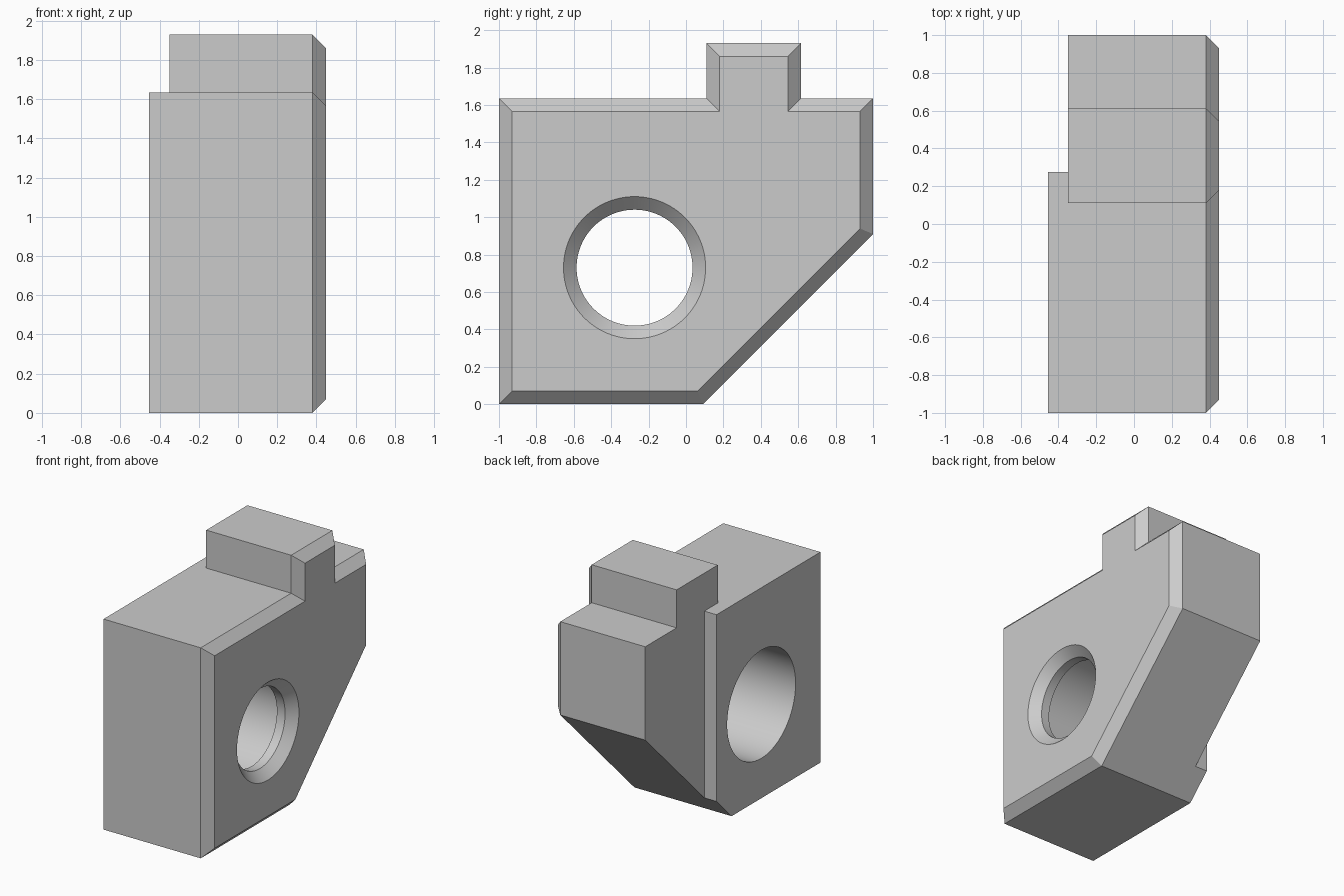
import bpy, bmesh, math

cube = bpy.data.objects.get("Cube")
if cube:
    bpy.data.objects.remove(cube, do_unlink=True)

BACK, STEP, SHOULDER, FACE = -0.455, -0.35, 0.38, 0.45
CHAMFER = FACE - SHOULDER
TOP, PAD_END = 1.635, 0.275
SLOPE = 0.09          # the underside slope runs at 45 degrees from y = SLOPE
HOLE_Y, HOLE_Z = -0.275, 0.73

grey = bpy.data.materials.new("plain grey")
grey.use_nodes = True
grey.diffuse_color = (0.6, 0.6, 0.6, 1)
grey.node_tree.nodes["Principled BSDF"].inputs["Base Color"].default_value = grey.diffuse_color


def add_object(name, bm):
    bmesh.ops.recalc_face_normals(bm, faces=bm.faces[:])
    mesh = bpy.data.meshes.new(name)
    bm.to_mesh(mesh)
    bm.free()
    mesh.materials.append(grey)
    obj = bpy.data.objects.new(name, mesh)
    bpy.context.collection.objects.link(obj)
    return obj


def prism(name, outline, x0, x1, chamfer=0):
    """Extrude a (y, z) outline along x, with an optional chamfer at the x1 end."""
    bm = bmesh.new()
    base = bm.faces.new([bm.verts.new((x0, y, z)) for y, z in outline])
    ext = bmesh.ops.extrude_face_region(bm, geom=[base])["geom"]
    bmesh.ops.translate(bm, vec=(x1 - x0, 0, 0),
                        verts=[g for g in ext if isinstance(g, bmesh.types.BMVert)])
    bmesh.ops.recalc_face_normals(bm, faces=bm.faces[:])
    if chamfer:
        cap = [f for f in bm.faces if f.normal.x > 0.9]
        bmesh.ops.inset_region(bm, faces=cap, thickness=chamfer, depth=chamfer,
                               use_even_offset=True, use_boundary=True)
    return add_object(name, bm)


def lathe(name, profile, segments=96):
    """Closed solid turned around the hole axis from (x, radius) pairs."""
    bm = bmesh.new()
    rings = []
    for x, r in profile:
        angles = [math.tau * i / segments for i in range(segments)]
        rings.append([bm.verts.new((x, HOLE_Y + r * math.cos(a), HOLE_Z + r * math.sin(a)))
                      for a in angles])
    for a, b in zip(rings, rings[1:]):
        for i in range(segments):
            j = (i + 1) % segments
            bm.faces.new((a[i], a[j], b[j], b[i]))
    bm.faces.new(rings[0])
    bm.faces.new(rings[-1])
    return add_object(name, bm)


def combine(target, tool, operation):
    mod = target.modifiers.new(operation.lower(), "BOOLEAN")
    mod.operation, mod.solver, mod.object = operation, "EXACT", tool
    bpy.context.view_layer.objects.active = target
    bpy.ops.object.modifier_apply(modifier=mod.name)
    bpy.data.objects.remove(tool, do_unlink=True)


# Main block with sloped underside and top tab, chamfered on one side
block = prism("bracket_block",
              [(-1, 0), (SLOPE, 0), (1, 1 - SLOPE), (1, TOP), (0.615, TOP),
               (0.615, 1.93), (0.11, 1.93), (0.11, TOP), (-1, TOP)],
              STEP, SHOULDER, CHAMFER)

# Raised pad on the opposite side
pad = prism("side_pad",
            [(-1, 0), (SLOPE, 0), (PAD_END, PAD_END - SLOPE), (PAD_END, TOP), (-1, TOP)],
            BACK, STEP)
combine(block, pad, "UNION")

# Wide bore that narrows to a lip and flares out through the chamfered face
over = 0.02
bore = lathe("bore_cutter",
             [(BACK - over, 0.42), (0.31, 0.42), (0.31, 0.31), (SHOULDER, 0.31),
              (FACE + over, 0.31 + CHAMFER + over)])
combine(block, bore, "DIFFERENCE")

# Smooth bore, crisp edges
bpy.ops.object.select_all(action="DESELECT")
block.select_set(True)
bpy.context.view_layer.objects.active = block
bpy.ops.object.shade_smooth_by_angle(angle=math.radians(30))
